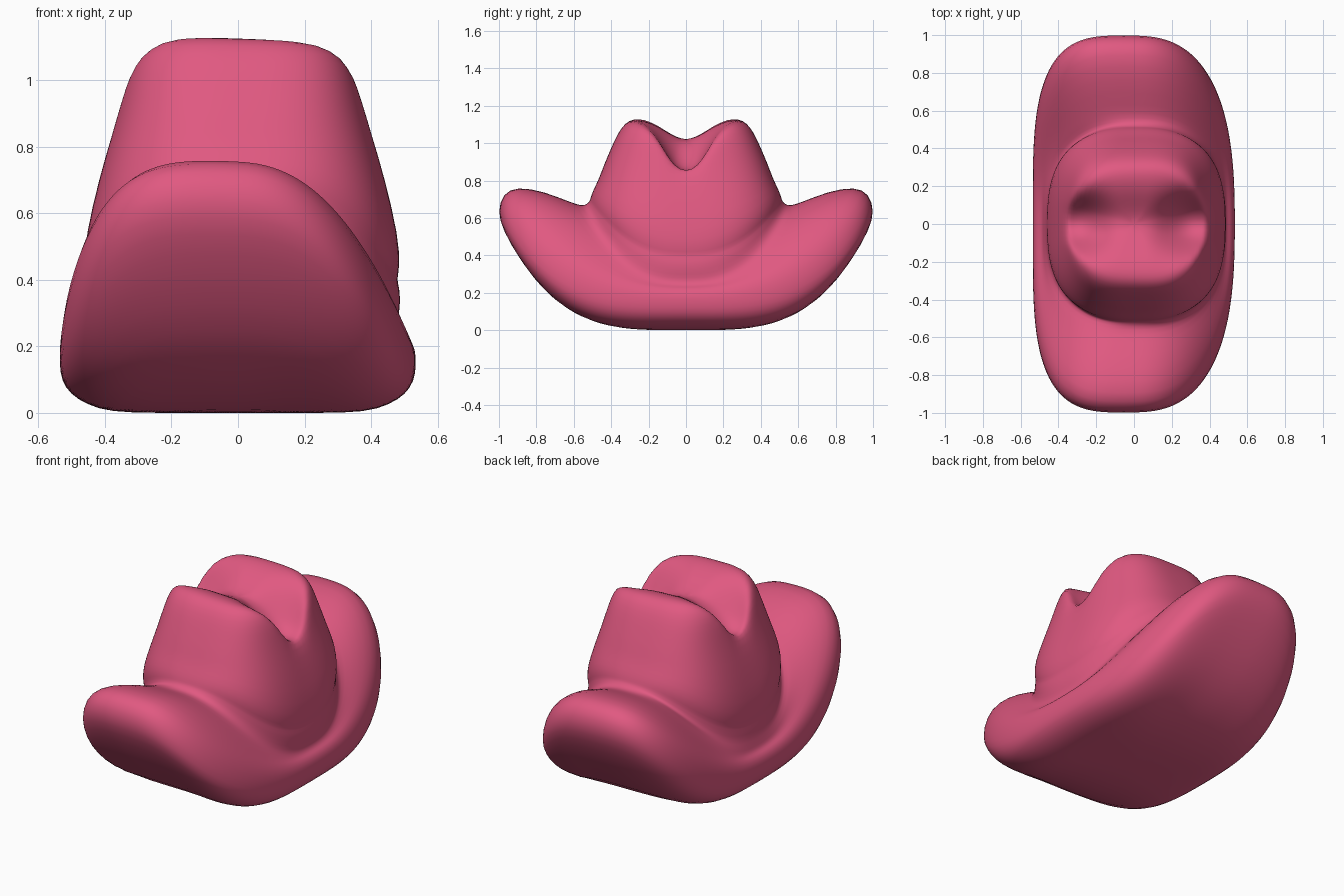
import bpy, bmesh, math

if "Cube" in bpy.data.objects:
    bpy.data.objects.remove(bpy.data.objects["Cube"])

SEG = 96

pink = bpy.data.materials.new("rose_pink_felt")
pink.diffuse_color = (0.75, 0.10, 0.22, 1)
pink.use_nodes = True
pink.node_tree.nodes["Principled BSDF"].inputs["Base Color"].default_value = pink.diffuse_color

# Each ring: half width x, half length y, height at the sides, height at the ends, curve power
UNDERSIDE = [
    (0.10, 0.17, 0.00, 0.00, 4), (0.25, 0.38, 0.00, 0.016, 4),
    (0.385, 0.62, 0.002, 0.10, 3.7), (0.455, 0.79, 0.025, 0.245, 3.6),
    (0.503, 0.91, 0.055, 0.415, 3.5), (0.53, 0.98, 0.095, 0.54, 3.2)]
BRIM_TOP = [
    (0.536, 1.008, 0.145, 0.635, 2.8), (0.534, 0.98, 0.19, 0.73, 2.4),
    (0.516, 0.905, 0.222, 0.768, 2.25), (0.497, 0.76, 0.232, 0.742, 2.3),
    (0.484, 0.62, 0.25, 0.685, 2.4), (0.479, 0.555, 0.275, 0.663, 2.5)]
CROWN = [
    (0.476, 0.53, 0.32, 0.675, 2.5), (0.474, 0.52, 0.375, 0.685, 2.5),
    (0.464, 0.513, 0.40, 0.695, 2.4), (0.475, 0.508, 0.435, 0.715, 2.3),
    (0.470, 0.495, 0.53, 0.75, 2), (0.430, 0.465, 0.70, 0.81, 2),
    (0.390, 0.44, 0.84, 0.88, 2), (0.365, 0.41, 0.94, 0.95, 2),
    (0.345, 0.38, 1.02, 1.02, 2), (0.320, 0.345, 1.08, 1.085, 2),
    (0.285, 0.305, 1.13, 1.13, 2), (0.24, 0.26, 1.20, 1.20, 2),
    (0.19, 0.21, 1.3, 1.3, 2), (0.14, 0.155, 1.3, 1.3, 2),
    (0.09, 0.10, 1.3, 1.3, 2), (0.04, 0.045, 1.3, 1.3, 2)]


def crown_cap(x, y):
    """Height of the creased crown top: two ridges and a valley deepening to the sides."""
    t = min(1, max(0, (abs(x) - 0.06) / 0.25))
    depth = 0.11 + 0.165 * t * t * (3 - 2 * t)
    return 1.137 - 0.04 * (x + 0.15) - depth * math.exp(-abs(y / 0.15) ** 2.2)


def smooth_min(a, b, k=0.035):
    h = max(k - abs(a - b), 0) / k
    return min(a, b) - h * h * k / 4


def spow(v, e):
    return math.copysign(abs(v) ** e, v)


def add_ring(bm, ring, power, droop=0.0, is_crown=False):
    ax, by, z_side, z_end, p = ring
    verts = []
    for i in range(SEG):
        a = 2 * math.pi * i / SEG
        x, y = ax * spow(math.cos(a), 2 / power), by * spow(math.sin(a), 2 / power)
        z = z_side + (z_end - z_side) * abs(y / by) ** p
        if is_crown:
            x += 0.012
            z = smooth_min(z, crown_cap(x, y))
        else:
            # brim ends droop to the right corner, lift at the left, and lean left
            z += (-droop if x > 0 else 0.35) * y * y * x * x
            x -= 0.055 * y * y
        verts.append(bm.verts.new((x, y, z)))
    return verts


# Hat body: underside, rolled brim and creased crown lofted as one skin
bm = bmesh.new()
rings = [add_ring(bm, r, 3.0, 0.25) for r in UNDERSIDE]
rings += [add_ring(bm, r, 3.05 - 0.08 * i, 0.45) for i, r in enumerate(BRIM_TOP)]
rings += [add_ring(bm, r, min(3.2, 2.4 + 0.08 * i), 0, True) for i, r in enumerate(CROWN)]
for lower, upper in zip(rings, rings[1:]):
    for i in range(SEG):
        j = (i + 1) % SEG
        bm.faces.new((lower[i], lower[j], upper[j], upper[i]))

# Close the underside and the crown centre
for ring, z in ((rings[0], 0), (rings[-1], crown_cap(0.012, 0))):
    centre = bm.verts.new((0.0, 0, z))
    for i in range(SEG):
        bm.faces.new((ring[i], ring[(i + 1) % SEG], centre))
bmesh.ops.recalc_face_normals(bm, faces=bm.faces)
for f in bm.faces:
    f.smooth = True

mesh = bpy.data.meshes.new("hat")
bm.to_mesh(mesh)
bm.free()
mesh.materials.append(pink)
hat = bpy.data.objects.new("hat", mesh)
bpy.context.collection.objects.link(hat)
sub = hat.modifiers.new("smooth", 'SUBSURF')
sub.levels = sub.render_levels = 1
